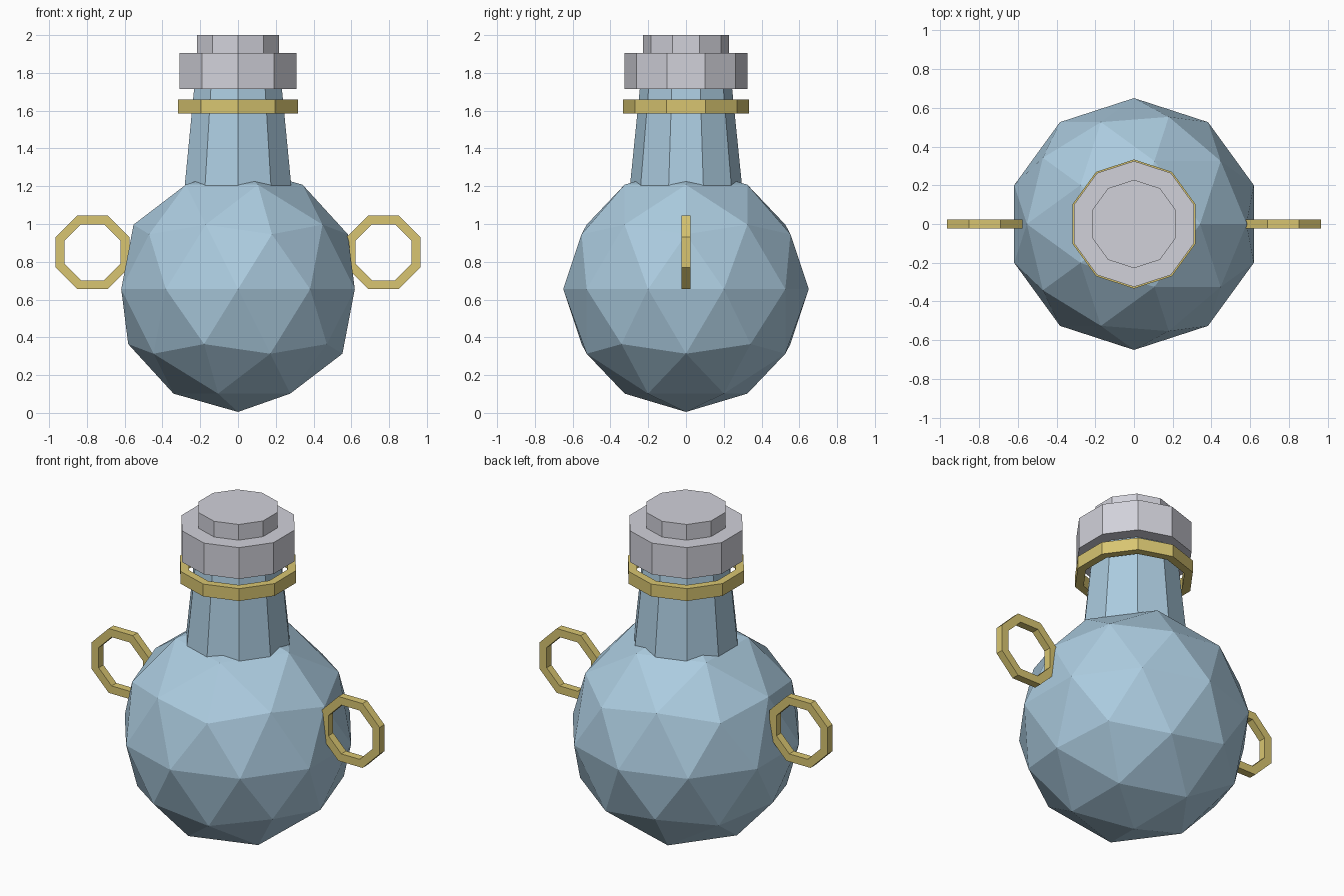
import bpy
import bmesh
from math import cos, sin, pi, radians
from mathutils import Matrix

default = bpy.data.objects.get("Cube")
if default:
    bpy.data.objects.remove(default, do_unlink=True)


def material(name, color):
    mat = bpy.data.materials.new(name)
    mat.use_nodes = True
    rgba = (*color, 1)
    mat.diffuse_color = rgba
    mat.node_tree.nodes["Principled BSDF"].inputs["Base Color"].default_value = rgba
    return mat


glass = material("pale blue glass", (0.41, 0.60, 0.74))
gold = material("gold", (0.69, 0.56, 0.165))
silver = material("light grey", (0.64, 0.64, 0.70))


def finish(name, bm, mat, transform=Matrix()):
    bmesh.ops.recalc_face_normals(bm, faces=bm.faces)
    bm.transform(transform)
    mesh = bpy.data.meshes.new(name)
    bm.to_mesh(mesh)
    bm.free()
    mesh.materials.append(mat)
    obj = bpy.data.objects.new(name, mesh)
    bpy.context.collection.objects.link(obj)
    return obj


def lathe(name, profile, sides, phase, mat, hollow=False, transform=Matrix()):
    """Revolve (radius, z) points; hollow closes the profile into a ring."""
    bm = bmesh.new()
    loops = []
    for radius, z in profile:
        angles = [phase + 2 * pi * i / sides for i in range(sides)]
        loops.append([bm.verts.new((radius * cos(a), radius * sin(a), z)) for a in angles])
    pairs = list(zip(loops, loops[1:]))
    if hollow:
        pairs.append((loops[-1], loops[0]))
    else:
        bm.faces.new(loops[0])
        bm.faces.new(loops[-1])
    for low, high in pairs:
        for i in range(sides):
            j = (i + 1) % sides
            bm.faces.new((low[i], low[j], high[j], high[i]))
    return finish(name, bm, mat, transform)


def band(outer, inner, bottom, top):
    return [(outer, bottom), (outer, top), (inner, top), (inner, bottom)]


# Faceted round body
bm = bmesh.new()
bmesh.ops.create_icosphere(bm, subdivisions=2, radius=0.65)
finish("flask_body", bm, glass, Matrix.Translation((0, 0, 0.655)))

# Tapered neck, collar and stepped stopper share ten sides
SIDES, PHASE = 10, pi / 2
lathe("neck", [(0.305, 1.12), (0.242, 1.74)], SIDES, PHASE, glass)
lathe("neck_collar", band(0.333, 0.285, 1.585, 1.66), SIDES, PHASE, gold, hollow=True)
lathe("stopper_base", [(0.325, 1.715), (0.325, 1.905)], SIDES, PHASE, silver)
lathe("stopper_knob", [(0.228, 1.9), (0.228, 2.0)], SIDES, PHASE, silver)

# Octagonal side handles standing upright
for side, x in (("left", 0.77), ("right", -0.77)):
    place = Matrix.Translation((x, 0, 0.85)) @ Matrix.Rotation(radians(90), 4, "X")
    lathe(side + "_handle", band(0.211, 0.16, -0.023, 0.023), 8, pi / 8, gold,
          hollow=True, transform=place)
